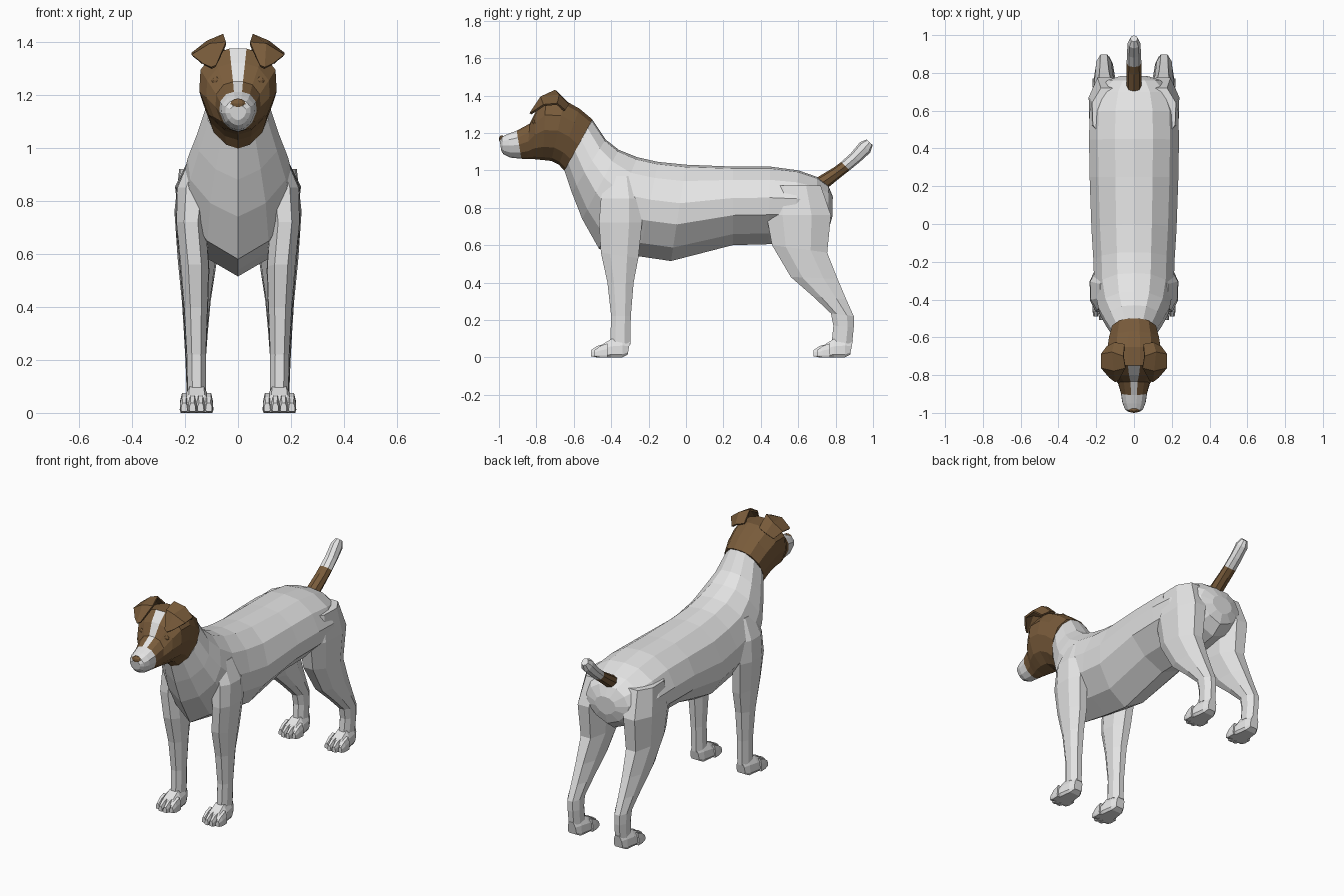
import bpy, bmesh
from mathutils import Vector


def material(name, rgb):
    m = bpy.data.materials.new(name)
    m.diffuse_color = (*rgb, 1)
    return m


WHITE = material("white_coat", (0.78, 0.78, 0.78))
BROWN = material("brown_coat", (0.19, 0.105, 0.043))


def finish(name, bm, mats, mirror=False):
    bmesh.ops.recalc_face_normals(bm, faces=bm.faces[:])
    me = bpy.data.meshes.new(name)
    bm.to_mesh(me)
    bm.free()
    for m in mats:
        me.materials.append(m)
    ob = bpy.data.objects.new(name, me)
    bpy.context.collection.objects.link(ob)
    if mirror:
        mod = ob.modifiers.new("mirror", 'MIRROR')
        mod.use_clip = False
        mod.use_mirror_merge = False
    return ob


def add_loft(bm, sections, profile, rule=None):
    """Section = (y, z) of first end, (y, z) of second end, x min, x max.
    Profile = (position from first to second end, share of half width)."""
    rings = []
    for ya, za, yb, zb, x0, x1 in sections:
        cx, hw = (x0 + x1) / 2, (x1 - x0) / 2
        right = [(t, w) for t, w in profile]
        left = [(t, -w) for t, w in reversed(profile) if w > 0]
        rings.append([bm.verts.new((cx + hw * w, ya + (yb - ya) * t, za + (zb - za) * t))
                      for t, w in right + left])
    n = len(rings[0])
    for i in range(len(rings) - 1):
        for j in range(n):
            k = (j + 1) % n
            f = bm.faces.new((rings[i][j], rings[i][k], rings[i + 1][k], rings[i + 1][j]))
            if rule:
                f.material_index = rule(i, j, n)
    bm.faces.new(rings[0])
    end = bm.faces.new(rings[-1])
    if rule:
        end.material_index = rule(len(rings) - 2, n // 2, n)


def sym(rows):
    return [(a, b, c, d, -w, w) for a, b, c, d, w in rows]


ROUND = [(0, 0), (0.13, 0.7), (0.5, 1), (0.87, 0.7), (1, 0)]
LIMB = [(0, 0.45), (0.25, 0.95), (0.7, 1), (1, 0.45)]
BODY = [(0, 0), (0.025, 0.42), (0.17, 0.8), (0.4, 1), (0.62, 0.95), (0.86, 0.55), (1, 0)]
HEAD = [(0, 0), (0, 0.22), (0.06, 0.64), (0.25, 0.97), (0.5, 1), (0.78, 0.76), (0.95, 0.36), (1, 0)]
PAW = [(0, 0.5), (0.4, 0.92), (0.85, 1), (1, 0.8)]

# Torso and neck
bm = bmesh.new()
add_loft(bm, sym([
    (-0.50, 1.27, -0.65, 1.00, 0.118),
    (-0.43, 1.165, -0.61, 0.88, 0.155),
    (-0.36, 1.11, -0.555, 0.74, 0.19),
    (-0.26, 1.07, -0.465, 0.58, 0.21),
    (-0.15, 1.045, -0.25, 0.54, 0.215),
    (0.00, 1.03, -0.08, 0.515, 0.225),
    (0.25, 1.02, 0.25, 0.60, 0.235),
    (0.45, 1.02, 0.44, 0.605, 0.238),
    (0.60, 1.00, 0.58, 0.62, 0.235),
    (0.70, 0.965, 0.70, 0.64, 0.20),
    (0.76, 0.92, 0.765, 0.69, 0.14),
    (0.785, 0.86, 0.782, 0.75, 0.07)]), BODY)
finish("torso", bm, [WHITE])

# Head with white blaze and white muzzle end
bm = bmesh.new()
add_loft(bm, sym([
    (-0.50, 1.272, -0.65, 0.998, 0.12),
    (-0.57, 1.33, -0.68, 1.03, 0.136),
    (-0.65, 1.375, -0.72, 1.05, 0.146),
    (-0.75, 1.375, -0.765, 1.055, 0.146),
    (-0.80, 1.32, -0.815, 1.06, 0.12),
    (-0.835, 1.25, -0.85, 1.06, 0.085),
    (-0.905, 1.212, -0.88, 1.062, 0.07),
    (-0.95, 1.195, -0.94, 1.068, 0.062),
    (-0.985, 1.18, -0.975, 1.085, 0.048),
    (-0.996, 1.16, -0.988, 1.105, 0.03)]), HEAD,
    lambda i, j, n: 1 if i >= 6 or (i >= 3 and j in (0, n - 1)) else 0)
finish("head", bm, [BROWN, WHITE])

# Nose and eyes
def ball(name, loc, size, mirror=False):
    b = bmesh.new()
    bmesh.ops.create_uvsphere(b, u_segments=10, v_segments=6, radius=1)
    for v in b.verts:
        v.co = Vector(loc) + Vector(c * s for c, s in zip(v.co, size))
    finish(name, b, [BROWN], mirror)


ball("nose", (0, -0.984, 1.167), (0.03, 0.016, 0.02))
ball("eyes", (0.083, -0.81, 1.255), (0.018, 0.012, 0.014), True)

# Folded ears: rows run from the base over the fold to the tip
bm = bmesh.new()
rows = [[(0.05, -0.64, 1.365), (0.10, -0.63, 1.35), (0.14, -0.65, 1.32)],
        [(0.055, -0.70, 1.425), (0.115, -0.68, 1.40), (0.172, -0.69, 1.355)],
        [(0.045, -0.76, 1.395), (0.105, -0.775, 1.39), (0.172, -0.76, 1.348)],
        [(0.083, -0.825, 1.31), (0.10, -0.832, 1.302), (0.128, -0.81, 1.315)]]
grid = [[bm.verts.new(p) for p in r] for r in rows]
for a, b in zip(grid, grid[1:]):
    for j in range(2):
        bm.faces.new((a[j], a[j + 1], b[j + 1], b[j]))
ears = finish("ears", bm, [BROWN], True)
solid = ears.modifiers.new("thickness", 'SOLIDIFY')
solid.thickness = 0.012
solid.offset = 0

# Tail, brown at the root and white at the tip
bm = bmesh.new()
add_loft(bm, sym([
    (0.69, 0.955, 0.75, 0.90, 0.04),
    (0.79, 1.015, 0.83, 0.965, 0.04),
    (0.83, 1.045, 0.875, 1.00, 0.039),
    (0.88, 1.09, 0.93, 1.045, 0.037),
    (0.93, 1.15, 0.985, 1.095, 0.034),
    (0.965, 1.165, 0.998, 1.135, 0.02)]), ROUND,
    lambda i, j, n: 1 if i >= 2 else 0)
finish("tail", bm, [BROWN, WHITE])

# Front legs
bm = bmesh.new()
add_loft(bm, [
    (-0.43, 0.97, -0.27, 0.97, 0.08, 0.18),
    (-0.455, 0.85, -0.24, 0.85, 0.10, 0.232),
    (-0.465, 0.72, -0.235, 0.72, 0.12, 0.235),
    (-0.455, 0.56, -0.255, 0.53, 0.108, 0.218),
    (-0.42, 0.40, -0.28, 0.40, 0.113, 0.205),
    (-0.40, 0.22, -0.295, 0.22, 0.12, 0.195),
    (-0.405, 0.09, -0.298, 0.07, 0.12, 0.192)], LIMB)
finish("front_legs", bm, [WHITE], True)

# Hind legs
bm = bmesh.new()
add_loft(bm, [
    (0.46, 0.92, 0.72, 0.92, 0.05, 0.222),
    (0.43, 0.76, 0.775, 0.76, 0.07, 0.24),
    (0.46, 0.60, 0.755, 0.56, 0.08, 0.227),
    (0.56, 0.43, 0.81, 0.42, 0.103, 0.212),
    (0.68, 0.325, 0.857, 0.31, 0.113, 0.205),
    (0.775, 0.235, 0.897, 0.22, 0.12, 0.20),
    (0.788, 0.17, 0.897, 0.16, 0.12, 0.197),
    (0.78, 0.09, 0.888, 0.07, 0.12, 0.194)], LIMB)
finish("hind_legs", bm, [WHITE], True)

# Paws, each with four toes
for name, dy in (("front_paws", 0.0), ("hind_paws", 1.19)):
    bm = bmesh.new()
    foot = [(-0.298, 0.09, -0.312, 0.015, 0.128, 0.185),
            (-0.34, 0.105, -0.34, 0.0, 0.112, 0.2),
            (-0.40, 0.098, -0.40, 0.0, 0.102, 0.21),
            (-0.45, 0.068, -0.46, 0.0, 0.096, 0.216),
            (-0.475, 0.045, -0.48, 0.003, 0.102, 0.21)]
    add_loft(bm, [(a + dy, b, c + dy, d, e, f) for a, b, c, d, e, f in foot], PAW)
    for k in range(4):
        x = 0.11 + 0.031 * k
        tip = -0.508 if k in (1, 2) else -0.49
        toe = [(-0.42, 0.075, -0.42, 0.0, 0.017), (tip + 0.03, 0.06, tip + 0.03, 0.0, 0.0165),
               (tip, 0.038, tip, 0.006, 0.012)]
        add_loft(bm, [(a + dy, b, c + dy, d, x - w, x + w) for a, b, c, d, w in toe], PAW)
    finish(name, bm, [WHITE], True)
